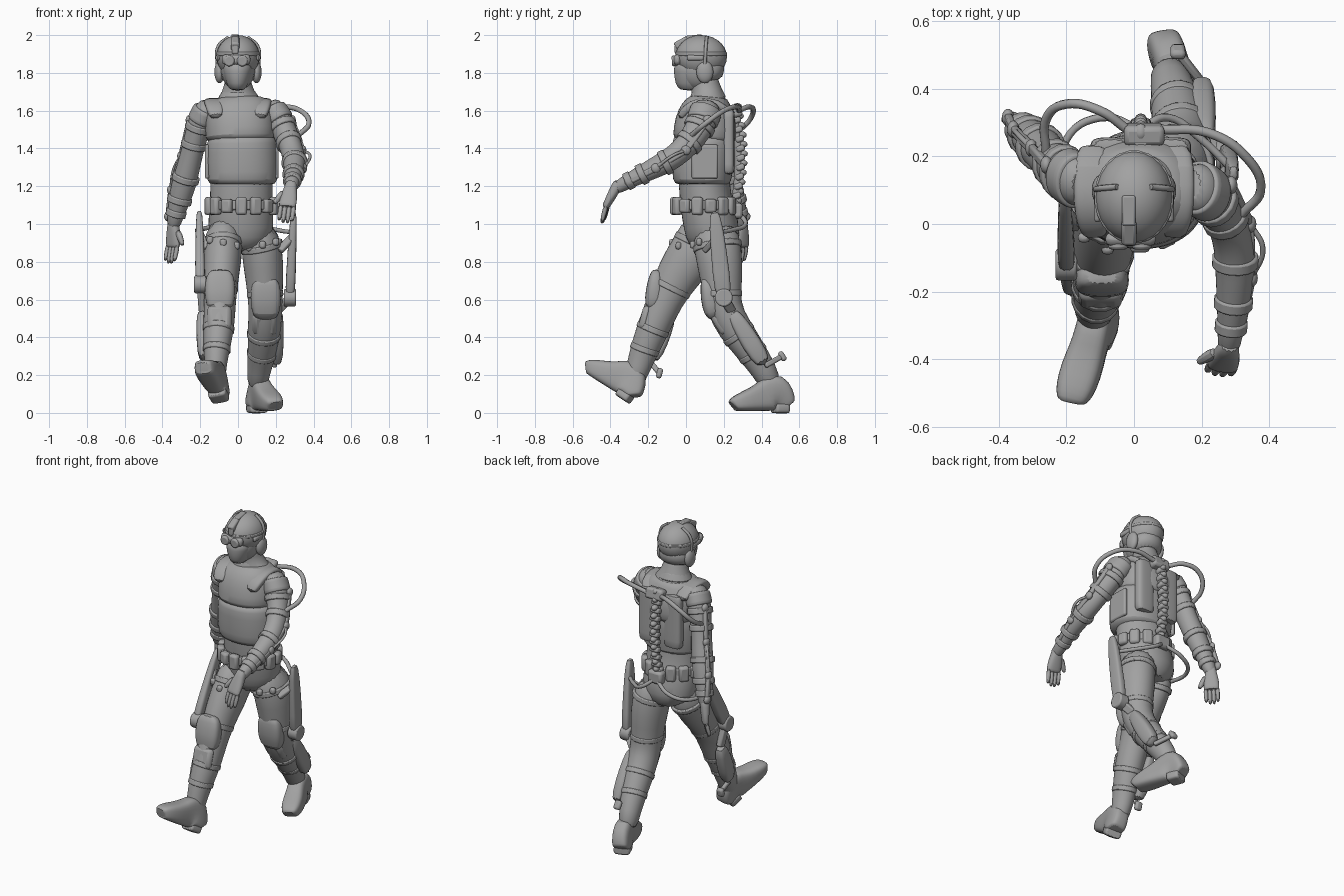
import bpy, math
from mathutils import Vector

default_cube = bpy.data.objects.get("Cube")
if default_cube:
    bpy.data.objects.remove(default_cube, do_unlink=True)

grey = bpy.data.materials.new("plain grey")
grey.use_nodes = True
colour = (.36, .36, .36, 1)
grey.diffuse_color = colour
grey.node_tree.nodes["Principled BSDF"].inputs["Base Color"].default_value = colour


def finish(obj, bevel=0, subdivide=0):
    """Add the material, the modifiers and smooth shading."""
    obj.data.materials.append(grey)
    if bevel:
        modifier = obj.modifiers.new("Bevel", "BEVEL")
        modifier.width, modifier.segments = bevel, 2
    if subdivide:
        modifier = obj.modifiers.new("Subdivision", "SUBSURF")
        modifier.levels = modifier.render_levels = subdivide
    bpy.ops.object.select_all(action="DESELECT")
    bpy.context.view_layer.objects.active = obj
    obj.select_set(True)
    bpy.ops.object.shade_smooth_by_angle(angle=math.radians(40))
    return obj


def loft(name, rings, sides=16, power=1, side=(1, 0, 0), bevel=0, subdivide=1):
    """Skin through rings (x, y, z, half width, half depth); power < 1 is boxier."""
    centres = [Vector(ring[:3]) for ring in rings]
    verts, faces = [], []
    last = len(rings) - 1
    for i, ring in enumerate(rings):
        along = (centres[min(i + 1, last)] - centres[max(i - 1, 0)]).normalized()
        across = Vector(side)
        across = (across - along * across.dot(along)).normalized()
        up = along.cross(across)
        for k in range(sides):
            turn = math.tau * (k + .5) / sides
            c, s = math.cos(turn), math.sin(turn)
            c = math.copysign(abs(c) ** power, c)
            s = math.copysign(abs(s) ** power, s)
            verts.append(centres[i] + across * c * ring[3] + up * s * ring[4])
    for i in range(last):
        for k in range(sides):
            n = (k + 1) % sides
            faces.append((i * sides + k, i * sides + n, (i + 1) * sides + n, (i + 1) * sides + k))
    faces.append(tuple(reversed(range(sides))))
    faces.append(tuple(range(last * sides, last * sides + sides)))
    mesh = bpy.data.meshes.new(name)
    mesh.from_pydata(verts, [], faces)
    obj = bpy.data.objects.new(name, mesh)
    bpy.context.collection.objects.link(obj)
    return finish(obj, bevel, subdivide)


def bar(name, start, end, width, depth, sides=4, bevel=.008, side=(1, 0, 0)):
    grow = math.sqrt(2) if sides == 4 else 1
    rings = [(*p, width * grow, depth * grow) for p in (start, end)]
    return loft(name, rings, sides, 1, side, bevel, 0)


def band(name, limb, position, height=.018, extra=.008):
    """Strap around a limb at a fractional ring position."""
    i = min(int(position), len(limb) - 2)
    f = position - i
    ring = [a + (b - a) * f for a, b in zip(limb[i], limb[i + 1])]
    along = (Vector(limb[i + 1][:3]) - Vector(limb[i][:3])).normalized() * height
    centre = Vector(ring[:3])
    rings = [(*(centre + along * s), ring[3] + extra, ring[4] + extra) for s in (-1, 1)]
    return loft(name, rings, bevel=.006, subdivide=0)


def ball(name, centre, size, turn=(0, 0, 0)):
    bpy.ops.mesh.primitive_uv_sphere_add(segments=24, ring_count=14, location=centre, rotation=turn)
    obj = bpy.context.object
    obj.name, obj.scale = name, size
    return finish(obj)


def box(name, centre, size, turn=(0, 0, 0), bevel=.012):
    bpy.ops.mesh.primitive_cube_add(size=1, location=centre, rotation=turn)
    obj = bpy.context.object
    obj.name, obj.scale = name, size
    bpy.ops.object.transform_apply(location=False, rotation=False)
    return finish(obj, bevel)


def cable(name, points, radius=.012):
    curve = bpy.data.curves.new(name, "CURVE")
    curve.dimensions, curve.bevel_depth, curve.bevel_resolution = "3D", radius, 2
    curve.resolution_u, curve.use_fill_caps = 6, True
    spline = curve.splines.new("BEZIER")
    spline.bezier_points.add(len(points) - 1)
    for knot, point in zip(spline.bezier_points, points):
        knot.co = point
        knot.handle_left_type = knot.handle_right_type = "AUTO"
    obj = bpy.data.objects.new(name, curve)
    bpy.context.collection.objects.link(obj)
    curve.materials.append(grey)
    return obj


def boot(name, heel, toe):
    """Foot lofted along the sole, from (position, half width, height) steps."""
    heel, toe = Vector(heel), Vector(toe)
    along = (toe - heel).normalized()
    up = along.cross(Vector((1, 0, 0))).normalized()
    profile = [(-.01, .045, .08), (0, .05, .09), (.08, .052, .14), (.2, .054, .21), (.36, .055, .19),
               (.48, .056, .155), (.7, .063, .12), (.92, .058, .09), (1, .045, .07), (1.01, .04, .06)]
    rings = []
    for f, width, height in profile:
        centre = heel.lerp(toe, f) + up * height / 2
        rings.append((*centre, width, height / 2))
    # Keep the end steps square to the sole
    for offset, i in ((-.001, 0), (.001, len(rings) - 1)):
        rings[i] = (*(Vector(rings[i][:3]) + along * offset), *rings[i][3:])
    loft(name, rings, power=.6)
    block = [(*(heel.lerp(toe, f) + up * .02), .05, .028) for f in (.01, .03, .25, .27)]
    loft(name + "_heel", block, power=.5)


def hand(name, wrist, along, spread, thumb):
    """Palm, four slightly bent fingers and a thumb."""
    wrist, along, spread = Vector(wrist), Vector(along).normalized(), Vector(spread)
    spread = (spread - along * spread.dot(along)).normalized()
    shape = ((-.05, .032, .03), (0, .034, .028), (.04, .046, .026), (.1, .048, .02), (.11, .046, .018))
    loft(name + "_palm", [(*(wrist + along * f), w, d) for f, w, d in shape], 12, .8, spread)
    curl = along.cross(spread) * thumb * .012
    for k in range(4):
        base = wrist + along * .085 + spread * (k - 1.5) * .023
        reach = .12 - .014 * abs(k - 1.5)
        path = [base, base + along * reach * .6 + curl, base + along * reach + curl * 2]
        loft(name + "_finger", [(*p, r, r) for p, r in zip(path, (.015, .014, .011))], 8, 1, spread)
    root = wrist + along * .015 + spread * thumb * .03
    tip = root + along * .085 + spread * thumb * .045
    loft(name + "_thumb", [(*root, .022, .022), (*root.lerp(tip, .6), .017, .017), (*tip, .012, .012)], 8, 1, spread)


# Trunk, hips and layered vest
loft("trunk", [(.01, .14, .85, .1, .11), (.015, .145, .94, .18, .15), (.015, .12, 1.05, .172, .145),
               (.02, .09, 1.2, .165, .135), (.02, .1, 1.45, .17, .14), (.01, .115, 1.6, .18, .12),
               (0, .12, 1.67, .1, .09), (0, .1, 1.74, .07, .073), (0, .09, 1.8, .07, .075)], 20)
loft("vest_lower", [(.023, .085, 1.205, .17, .14), (.023, .085, 1.22, .188, .156), (.023, .088, 1.32, .193, .164),
                    (.02, .09, 1.44, .188, .166), (.02, .09, 1.475, .175, .155)], 24, .9)
loft("vest_upper", [(.015, .095, 1.43, .175, .157), (.015, .097, 1.45, .187, .17), (.01, .105, 1.55, .187, .165),
                    (.005, .115, 1.62, .178, .14), (0, .125, 1.66, .135, .105), (0, .125, 1.675, .1, .09)], 24, .88)
loft("collar", [(0, .115, 1.66, .11, .1), (0, .11, 1.71, .08, .08)], 20, bevel=.01, subdivide=0)

# Belt and pouches
waist = (.018, .095)
loft("belt", [(*waist, z, .178, .155) for z in (1.075, 1.125)], 24, .9, bevel=.006, subdivide=0)
for k in range(14):
    turn = math.tau * (k + .5) / 14
    spot = (waist[0] + math.cos(turn) * .175, waist[1] + math.sin(turn) * .157, 1.095)
    box("belt_pouch", spot, (.045, .06, .095 if k % 3 else .075), (0, 0, turn), .014)

# Head, helmet, mask and goggles
ball("head", (0, .07, 1.82), (.09, .115, .115))
ball("helmet", (0, .08, 1.885), (.115, .137, .115))
loft("helmet_back", [(0, .115, 1.75, .085, .075), (0, .11, 1.78, .1, .095), (0, .09, 1.87, .112, .125)], 20)
loft("helmet_rim", [(0, .08, z, .118, .138) for z in (1.89, 1.91)], 24, bevel=.005, subdivide=0)
loft("face_mask", [(-.003, .02, 1.705, .04, .055), (-.003, .02, 1.74, .058, .078),
                   (-.003, .02, 1.81, .08, .088), (0, .02, 1.87, .08, .085)])
box("goggle_frame", (-.01, -.045, 1.87), (.15, .04, .055), (0, 0, 0), .018)
box("goggle_mount", (-.015, -.02, 1.955), (.045, .08, .05), (.5, 0, 0), .01)
box("mount_clip", (-.015, -.045, 1.925), (.035, .03, .05), (0, 0, 0), .008)
box("helmet_rail", (-.015, .04, 1.99), (.04, .09, .02), (.1, 0, 0), .006)
for s in (-1, 1):
    bar("goggle_lens", (s * .035 - .012, -.04, 1.865), (s * .035 - .012, -.075, 1.863), .029, .029, 16)
    ball("ear_cup", (s * .098, .1, 1.805), (.027, .045, .06))
    cable("headset_band", [(s * .11, .1, 1.84), (s * .105, .105, 1.94), (s * .05, .11, 1.99)], .009)
    box("helmet_side_rail", (s * .108, .05, 1.88), (.02, .09, .03))
    loft("shoulder_strap", [(s * .115, -.035, 1.56, .035, .02), (s * .12, .0, 1.61, .048, .025), (s * .128, .06, 1.65, .052, .024),
                            (s * .128, .17, 1.645, .052, .024), (s * .12, .235, 1.58, .045, .02)], 16, .6)
    box("side_plate", (.02 + s * .183, .1, 1.33), (.025, .14, .18), (0, 0, 0), .01)
    loft("back_plate", [(.02 + s * .09, .225, z, .06, .032) for z in (1.26, 1.3, 1.45, 1.58, 1.61)], 16, .6)

# Arms with straps, frame bars and hands
left_arm = [(.16, .115, 1.64, .045, .055), (.185, .11, 1.61, .065, .08), (.225, .085, 1.54, .07, .08), (.262, .04, 1.455, .064, .07),
            (.29, -.03, 1.38, .06, .064), (.3, -.1, 1.33, .062, .062), (.298, -.19, 1.285, .056, .055),
            (.285, -.33, 1.215, .037, .037), (.278, -.38, 1.18, .034, .034)]
right_arm = [(-.145, .12, 1.64, .045, .055), (-.168, .125, 1.61, .062, .08), (-.2, .145, 1.54, .066, .08), (-.226, .17, 1.45, .062, .07),
             (-.25, .195, 1.35, .06, .062), (-.275, .225, 1.25, .066, .064), (-.298, .25, 1.17, .066, .06),
             (-.335, .285, 1.03, .042, .04), (-.342, .295, .98, .036, .034)]
for name, limb, s, bow in (("left", left_arm, 1, .035), ("right", right_arm, -1, .01)):
    loft(name + "_arm", limb)
    for position in (2.3, 3.3, 5.1, 6.3, 6.8):
        band(name + "_arm_strap", limb, position)
    joints = [Vector(limb[i][:3]) + Vector((s * limb[i][3] * .9, .03, .01)) for i in (2, 4, 6, 7)]
    for start, end in zip(joints, joints[1:]):
        bar(name + "_arm_frame", start, end, .012, .016)
    for joint in joints:
        ball(name + "_arm_joint", joint, (.018, .026, .026))
    cable(name + "_elbow_cable", [joints[1], joints[1].lerp(joints[2], .5) + Vector((s * bow, .01, .02)), joints[2]], .008)
    loft(name + "_shoulder_cap", [(*limb[i][:3], limb[i][3] + .009, limb[i][4] + .008) for i in (1, 2)], bevel=.012)
hand("left_hand", (.277, -.375, 1.185), (-.15, -.45, -.85), (1, -.1, 0), -1)
hand("right_hand", (-.342, .295, .985), (-.02, .02, -1), (.6, -.6, 0), 1)

# Legs in mid stride, with braces, pads and boots
left_leg = [(.1, .15, 1, .09, .12), (.13, .17, .86, .115, .13), (.14, .19, .7, .1, .112), (.147, .195, .56, .09, .095),
            (.14, .255, .45, .09, .093), (.13, .335, .34, .08, .082), (.11, .42, .22, .062, .068), (.1, .455, .13, .055, .058)]
right_leg = [(-.075, .12, 1, .09, .13), (-.078, .06, .87, .108, .14), (-.088, -.045, .73, .095, .12), (-.095, -.11, .6, .085, .095),
             (-.1, -.16, .48, .085, .09), (-.11, -.21, .36, .074, .08), (-.12, -.25, .25, .058, .066), (-.115, -.28, .15, .052, .055)]
braces = {"left": ((.295, .15, 1.07), (.275, .2, .61), (.21, .24, .54), (.2, .42, .25), (.13, .51, .3)),
          "right": ((-.205, .1, 1.07), (-.2, -.12, .68), (-.19, -.08, .54), (-.175, -.19, .27), (-.15, -.14, .21))}
for name, limb, s, lean in (("left", left_leg, 1, .55), ("right", right_leg, -1, -.25)):
    loft(name + "_leg", limb, 18)
    for position in (.85, 2.5, 4.3, 5.2):
        band(name + "_leg_strap", limb, position, .016, .003)
    # Armoured knee: thigh plate, cap and shin plate
    knee = Vector(limb[3][:3])
    loft(name + "_knee_pad", [(*(knee + Vector((0, y - lean * z * .35, z))), w, d) for y, z, w, d in
                              ((-.06, .16, .045, .02), (-.06, .13, .075, .035), (-.06, .05, .084, .05),
                               (-.058, -.03, .076, .05), (-.045, -.06, .05, .03))], 16, .65)
    shin = knee.lerp(Vector(limb[4][:3]), .8) + Vector((0, -.065, 0))
    box(name + "_shin_pad", shin, (.13, .05, .13), (lean, 0, 0), .024)
    hip, low, top, bottom, peg = [Vector(p) for p in braces[name]]
    loft(name + "_thigh_brace", [(*hip, .012, .018), (*hip.lerp(low, .12), .02, .038),
                                 (*hip.lerp(low, .8), .027, .048), (*low, .026, .042)], 12, .5)
    side = Vector((.032, 0, 0))
    bar(name + "_knee_joint", low - side, low + side, .048, .048, 16, side=(0, 1, 0))
    bar(name + "_knee_link", low, top, .018, .025)
    loft(name + "_calf_brace", [(*top, .025, .03), (*top.lerp(bottom, .2), .035, .045),
                                (*top.lerp(bottom, .6), .04, .055), (*bottom, .035, .045)], 12, .6)
    bar(name + "_brace_peg", bottom, peg, .012, .014)
    box(name + "_peg_end", peg, (.045, .03, .055), (lean, 0, 0))
    thigh = Vector(limb[1][:3])
    bar(name + "_hip_link", hip.lerp(low, .3), thigh + Vector((s * .09, -.07, 0)), .02, .015)
    for k in (-1, 0, 1):
        box(name + "_strap_buckle", thigh + Vector((k * .07, -.135 + abs(k) * .035, .03 + s * k * .015)), (.035, .03, .04))
    cable(name + "_hip_cable", [(.02, .28, 1.06), (s * .1, .315, 1), (s * .2, .25, .97), hip.lerp(low, .25)])
boot("left_boot", (.085, .54, .005), (.195, .25, .008))
boot("right_boot", (-.09, -.3, .055), (-.185, -.54, .215))

# Segmented spine and shoulder hoses
for k in range(11):
    f = k / 10
    spot = Vector((.02, .26 + .03 * math.sin(f * math.pi), 1.1 + f * .5))
    box("spine_segment", spot, (.06, .045, .032), (.35, 0, 0), .01)
    ball("spine_knuckle", spot + Vector((0, .012, .022)), (.02, .025, .018))
cable("spine_cord", [(.02, .26, 1.08), (.02, .28, 1.35), (.02, .25, 1.63)], .022)
box("spine_top_mount", (.03, .265, 1.6), (.12, .06, .07), (.2, 0, 0), .015)
box("spine_base_mount", (.02, .27, 1.07), (.1, .06, .08), (0, 0, 0), .015)
cable("left_hose", [(.08, .28, 1.6), (.22, .27, 1.62), (.33, .2, 1.6), (.375, .1, 1.53), (.32, .03, 1.47)], .014)
cable("right_hose", [(-.02, .28, 1.6), (-.1, .335, 1.62), (-.2, .355, 1.59), (-.26, .31, 1.52), (-.26, .21, 1.46)], .014)
